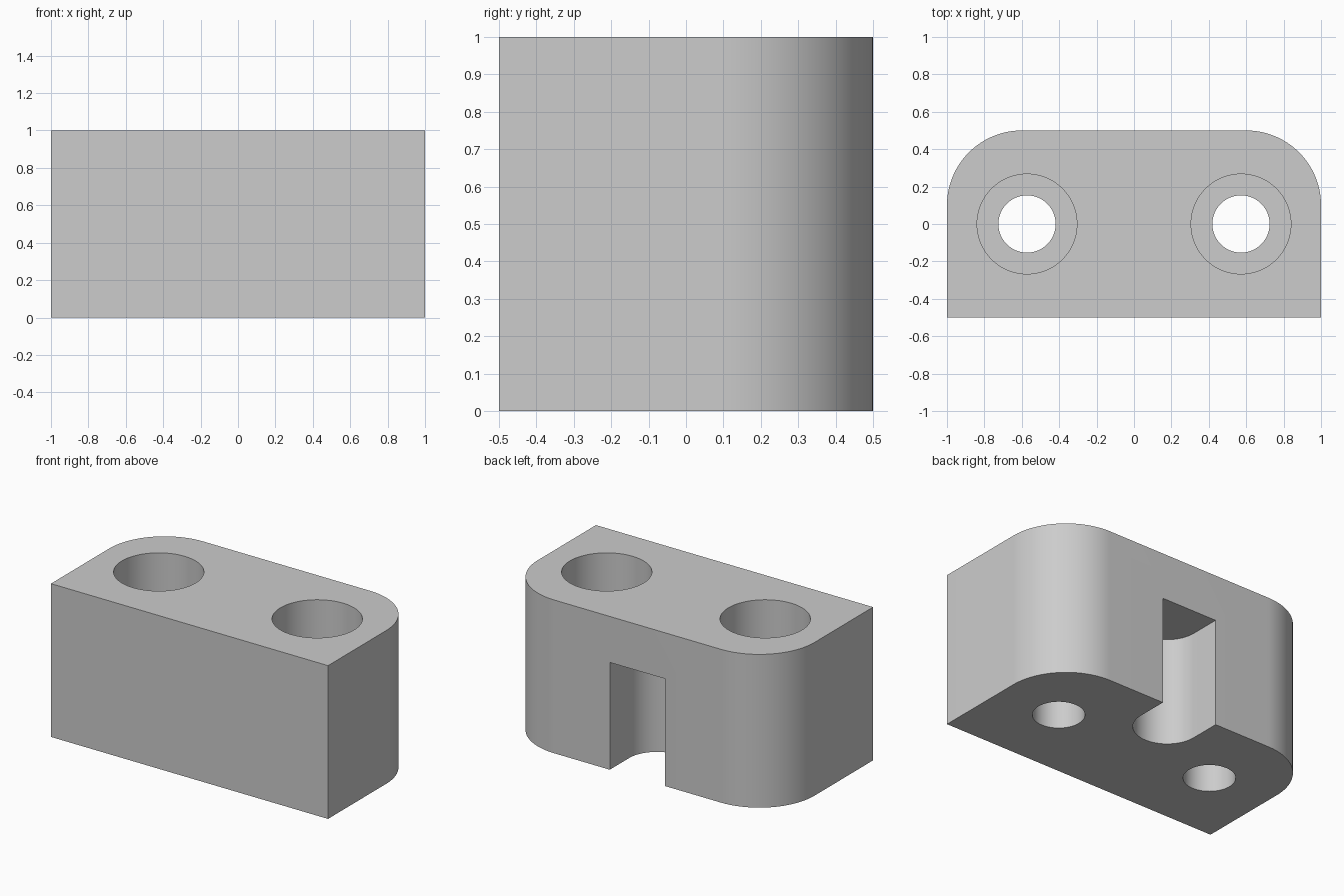
import bpy
import bmesh
from math import cos, sin, pi, radians

cube = bpy.data.objects.get("Cube")
if cube:
    bpy.data.objects.remove(cube, do_unlink=True)

grey = bpy.data.materials.new("light_grey")
grey.use_nodes = True
colour = (0.604, 0.604, 0.604, 1)
grey.diffuse_color = colour
grey.node_tree.nodes["Principled BSDF"].inputs["Base Color"].default_value = colour


def arc(cx, cy, r, start, end, steps=32):
    """Points along an arc, angles in half turns."""
    angles = [pi * (start + (end - start) * i / steps) for i in range(steps + 1)]
    return [(cx + r * cos(a), cy + r * sin(a)) for a in angles]


def circle(cx, cy, r):
    return arc(cx, cy, r, 0, 2, 96)[:-1]


def prism(name, outline, bottom, top):
    """Extrude a closed outline upward."""
    bm = bmesh.new()
    face = bm.faces.new([bm.verts.new((x, y, bottom)) for x, y in outline])
    grown = bmesh.ops.extrude_face_region(bm, geom=[face])
    verts = [v for v in grown["geom"] if isinstance(v, bmesh.types.BMVert)]
    bmesh.ops.translate(bm, verts=verts, vec=(0, 0, top - bottom))
    bmesh.ops.recalc_face_normals(bm, faces=bm.faces)
    mesh = bpy.data.meshes.new(name)
    bm.to_mesh(mesh)
    bm.free()
    mesh.materials.append(grey)
    obj = bpy.data.objects.new(name, mesh)
    bpy.context.collection.objects.link(obj)
    return obj


# Block with square front corners and rounded back corners
block = prism("mounting_block",
              [(-1, -0.5), (1, -0.5)]
              + arc(0.6, 0.1, 0.4, 0, 0.5)
              + arc(-0.6, 0.1, 0.4, 0.5, 1), 0, 1)

# Round-ended slot, open at the back and bottom
cutters = [prism("slot_cutter",
                 [(0.2, 0.7), (-0.2, 0.7)] + arc(0, 0.3, 0.2, 1, 2), -0.2, 0.7)]

# Counterbored screw holes
for side, x in (("left", 0.572), ("right", -0.572)):
    cutters.append(prism(side + "_bolt_hole_cutter", circle(x, 0, 0.153), -0.2, 1.2))
    cutters.append(prism(side + "_counterbore_cutter", circle(x, 0, 0.267), 0.5, 1.2))

# Cut each shape, then discard the cutters
bpy.context.view_layer.objects.active = block
for cutter in cutters:
    cutter.hide_render = True
    mod = block.modifiers.new(cutter.name, "BOOLEAN")
    mod.operation = "DIFFERENCE"
    mod.solver = "EXACT"
    mod.object = cutter
    bpy.ops.object.modifier_apply(modifier=mod.name)
    bpy.data.objects.remove(cutter, do_unlink=True)

# Smooth curved walls, crisp edges
bpy.ops.object.select_all(action="DESELECT")
block.select_set(True)
bpy.ops.object.shade_smooth_by_angle(angle=radians(30))
